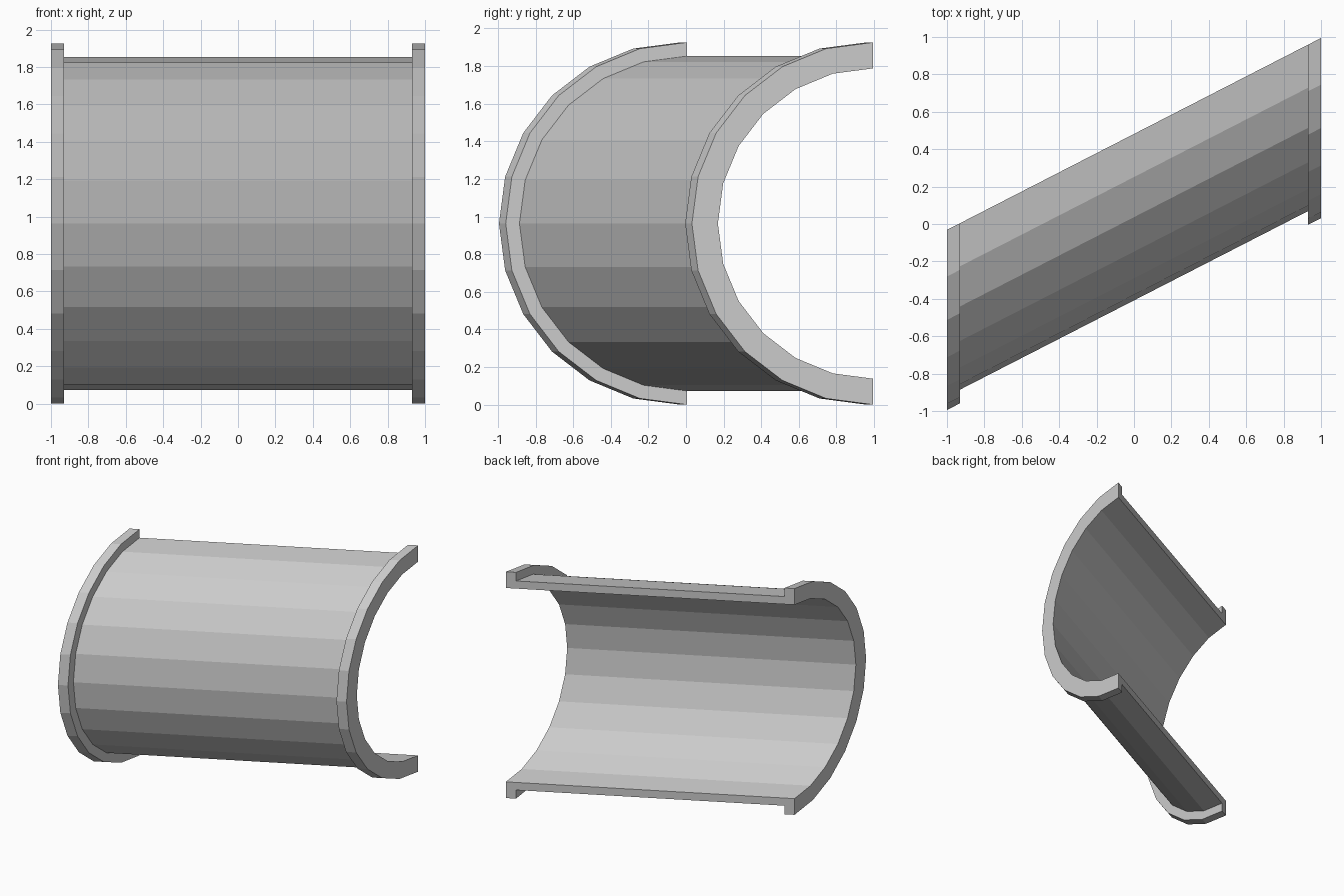
import bpy, bmesh
from math import sin, cos, pi

if "Cube" in bpy.data.objects:
    bpy.data.objects.remove(bpy.data.objects["Cube"])

R_FLANGE, R_PIPE, R_BORE = 0.963, 0.89, 0.825
STEPS = 12        # facets around the half circle
SHEAR = 0.513     # sideways slant of the pipe along x

# wall section as (x, radius): thin wall with a flange at each end
section = [(-1, R_BORE), (-1, R_FLANGE), (-0.93, R_FLANGE), (-0.93, R_PIPE),
           (0.93, R_PIPE), (0.93, R_FLANGE), (1, R_FLANGE), (1, R_BORE)]

bm = bmesh.new()

# sweep the section through half a turn, slanted in y
rings = []
for i in range(STEPS + 1):
    a = pi / 2 + pi * i / STEPS
    rings.append([bm.verts.new((x, R_FLANGE / 2 + SHEAR * x + r * cos(a),
                                R_FLANGE + r * sin(a))) for x, r in section])
n = len(section)
for a, b in zip(rings, rings[1:]):
    for j in range(n):
        k = (j + 1) % n
        bm.faces.new((a[j], a[k], b[k], b[j]))

# flat cut faces at the top and bottom edges
for ring in (rings[0], rings[-1]):
    bm.faces.new(ring)

bmesh.ops.recalc_face_normals(bm, faces=bm.faces)
mesh = bpy.data.meshes.new("flanged_half_pipe")
bm.to_mesh(mesh)
bm.free()
bpy.context.collection.objects.link(bpy.data.objects.new("flanged_half_pipe", mesh))
